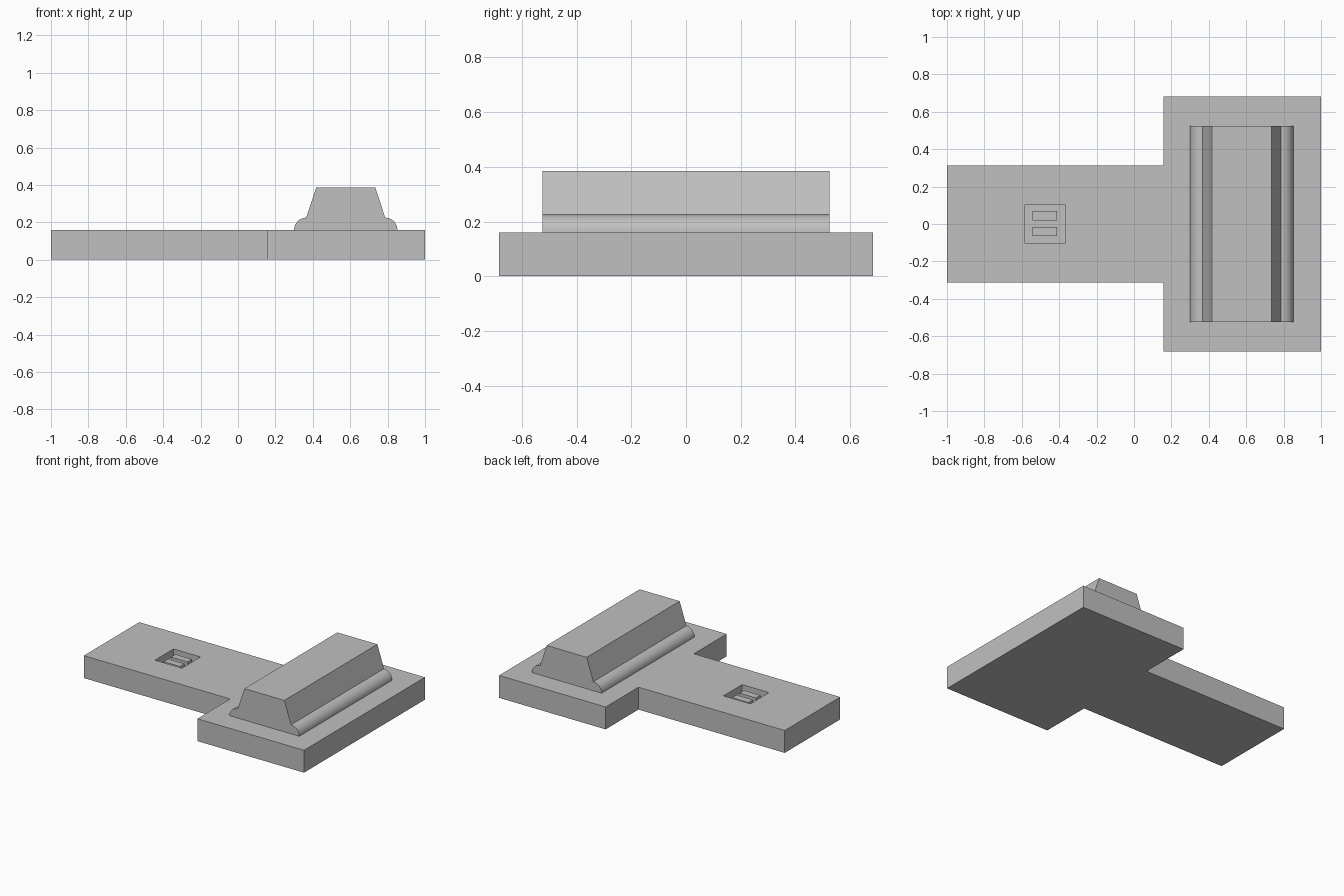
import bpy
import bmesh
from math import cos, sin, pi, radians

cube = bpy.data.objects.get("Cube")
if cube:
    bpy.data.objects.remove(cube, do_unlink=True)

grey = bpy.data.materials.new("plain_grey")
grey.use_nodes = True
colour = (0.53, 0.53, 0.53, 1)
grey.diffuse_color = colour
grey.node_tree.nodes["Principled BSDF"].inputs["Base Color"].default_value = colour


def prism(name, points, direction):
    """Extrude a closed outline of 3D points along a direction."""
    bm = bmesh.new()
    face = bm.faces.new([bm.verts.new(p) for p in points])
    out = bmesh.ops.extrude_face_region(bm, geom=[face])
    moved = [g for g in out["geom"] if isinstance(g, bmesh.types.BMVert)]
    bmesh.ops.translate(bm, verts=moved, vec=direction)
    bmesh.ops.recalc_face_normals(bm, faces=bm.faces)
    mesh = bpy.data.meshes.new(name)
    bm.to_mesh(mesh)
    bm.free()
    mesh.materials.append(grey)
    ob = bpy.data.objects.new(name, mesh)
    bpy.context.collection.objects.link(ob)
    return ob


def box(name, x0, x1, y0, y1, z0, z1):
    outline = [(x0, y0, z0), (x1, y0, z0), (x1, y1, z0), (x0, y1, z0)]
    return prism(name, outline, (0, 0, z1 - z0))


def activate(ob):
    bpy.ops.object.select_all(action="DESELECT")
    ob.select_set(True)
    bpy.context.view_layer.objects.active = ob


TOP = 0.16          # upper surface of the base plate
FLOOR = 0.11        # floor of the pocket

# T-shaped base plate
half = [(-1, 0.313), (0.157, 0.313), (0.157, 0.683), (1, 0.683)]
outline = half + [(x, -y) for x, y in reversed(half)]
base = prism("base_plate", [(x, y, 0) for x, y in outline], (0, 0, TOP))

# Square pocket cut into the stem
cutter = box("pocket_cutter", -0.583, -0.37, -0.105, 0.105, FLOOR, TOP + 0.1)
cutter.hide_render = True
cut = base.modifiers.new("pocket", "BOOLEAN")
cut.operation = "DIFFERENCE"
cut.solver = "EXACT"
cut.object = cutter
activate(base)
bpy.ops.object.modifier_apply(modifier=cut.name)
bpy.data.objects.remove(cutter, do_unlink=True)

# Two bars standing in the pocket
for side, y in (("back", 0.045), ("front", -0.04)):
    box(f"pocket_bar_{side}", -0.543, -0.413, y - 0.025, y + 0.025, FLOOR, 0.145)

# Tapered ridge with rounded beads along its foot
MID, RADIUS, STEPS = 0.576, 0.065, 10
right = []
for i in range(STEPS + 1):
    a = i / STEPS * pi / 2
    right.append((0.211 + RADIUS * cos(a), TOP + RADIUS * sin(a)))
right.append((0.158, 0.385))
profile = [(MID + x, z) for x, z in right]
profile += [(MID - x, z) for x, z in reversed(right)]
ridge = prism("ridge", [(x, -0.525, z) for x, z in profile], (0, 1.05, 0))
activate(ridge)
bpy.ops.object.shade_smooth_by_angle(angle=radians(30))
